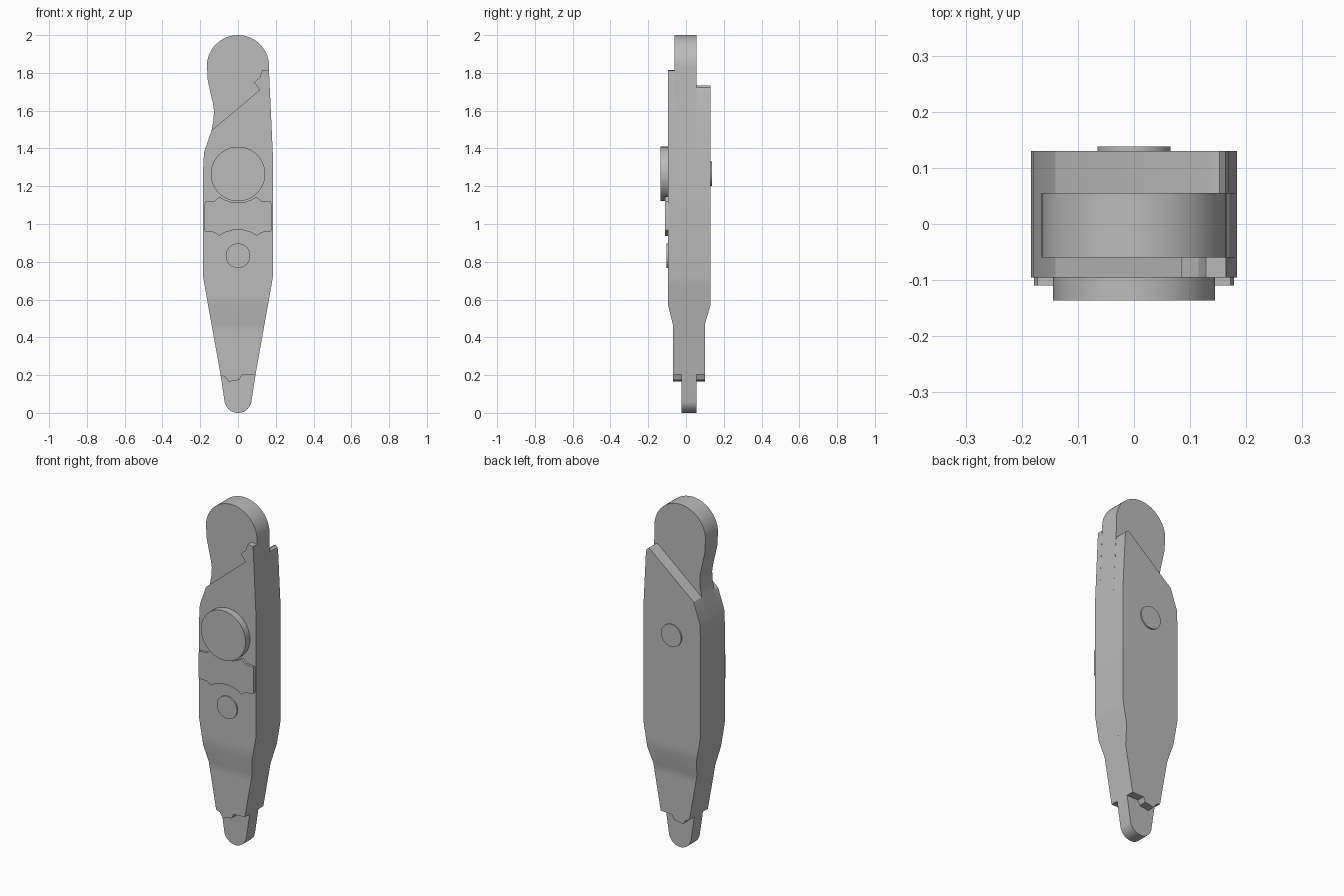
import bpy, bmesh
from math import sin, cos, pi, radians

cube = bpy.data.objects.get("Cube")
if cube:
    bpy.data.objects.remove(cube, do_unlink=True)

grey = bpy.data.materials.new("plain grey")
grey.use_nodes = True
colour = (0.5, 0.5, 0.5, 1)
grey.diffuse_color = colour
grey.node_tree.nodes["Principled BSDF"].inputs["Base Color"].default_value = colour

BEND_LOW, BEND_HIGH = 0.47, 0.57


def arc(cx, cz, r, start, end, n=24):
    return [(cx + r * cos(radians(start + (end - start) * i / n)),
             cz + r * sin(radians(start + (end - start) * i / n))) for i in range(n + 1)]


def plate(name, outline, front, back, bent=True):
    """Extrude an x-z outline; front and back are (y below bend, y above bend)."""
    bm = bmesh.new()
    face = bm.faces.new([bm.verts.new((x, 0, z)) for x, z in outline])
    new = bmesh.ops.extrude_face_region(bm, geom=[face])["geom"]
    for v in new:
        if isinstance(v, bmesh.types.BMVert):
            v.co.y = 1
    if bent:
        for z in (BEND_LOW - 0.05, BEND_LOW, BEND_HIGH, BEND_HIGH + 0.06):
            bmesh.ops.bisect_plane(bm, geom=bm.verts[:] + bm.edges[:] + bm.faces[:],
                                   plane_co=(0, 0, z), plane_no=(0, 0, 1))
    for v in bm.verts:
        t = min(1, max(0, (v.co.z - BEND_LOW) / (BEND_HIGH - BEND_LOW)))
        low, high = back if v.co.y > 0.5 else front
        v.co.y = low + (high - low) * t
    bmesh.ops.recalc_face_normals(bm, faces=bm.faces[:])
    mesh = bpy.data.meshes.new(name)
    bm.to_mesh(mesh)
    bm.free()
    mesh.materials.append(grey)
    ob = bpy.data.objects.new(name, mesh)
    bpy.context.collection.objects.link(ob)
    bpy.ops.object.select_all(action="DESELECT")
    ob.select_set(True)
    bpy.context.view_layer.objects.active = ob
    bpy.ops.object.shade_smooth_by_angle(angle=radians(30))
    return ob


def disc(name, z, r, y0, y1):
    plate(name, arc(0, z, r, 0, 352.5, 47), (y0, y0), (y1, y1), bent=False)


# Outline shared by the core and both cover plates
left_side = [(-0.14, 1.495), (-0.18, 1.38), (-0.184, 1.3), (-0.184, 0.72), (-0.178, 0.68)]
right_side = [(0.178, 0.68), (0.184, 0.72), (0.184, 1.38)]
bottom_notch = [(-0.092, 0.2), (-0.068, 0.19), (-0.05, 0.165), (0.008, 0.175),
                (0.02, 0.202), (0.093, 0.204)]

# Core with rounded head, waisted neck and narrow tip
neck = [(-0.16, 1.76), (-0.147, 1.7), (-0.133, 1.64), (-0.127, 1.6), (-0.13, 1.55)]
plate("core",
      arc(0, 1.835, 0.165, -8, 190) + neck + left_side + [(-0.092, 0.2)]
      + arc(0, 0.072, 0.072, 190, 350) + [(0.093, 0.204)] + right_side,
      (-0.025, -0.06), (0.055, 0.055))

# Front cover with notched upper corner
front_top = [(0.164, 1.812), (0.128, 1.815), (0.115, 1.775), (0.085, 1.75), (0.115, 1.71)]
plate("front_cover", front_top + left_side + bottom_notch + right_side,
      (-0.07, -0.095), (-0.025, -0.06))

# Back cover with rounded upper corner
back_top = [(0.168, 1.7), (0.163, 1.722), (0.152, 1.732), (0.138, 1.727)]
plate("back_cover", back_top + left_side + bottom_notch + right_side,
      (0.055, 0.055), (0.1, 0.13))

# Clip across the front, curved around the large disc
half = [(0.04, 1.117), (0.075, 1.13), (0.098, 1.145), (0.125, 1.12), (0.172, 1.118),
        (0.178, 1.105), (0.178, 0.968), (0.17, 0.958), (0.125, 0.956), (0.1, 0.937),
        (0.065, 0.957), (0.03, 0.967)]
plate("clip", half + [(-x, z) for x, z in reversed(half)],
      (-0.11, -0.11), (-0.09, -0.09), bent=False)

# Round buttons
disc("large_disc", 1.265, 0.144, -0.136, -0.09)
disc("front_button", 0.832, 0.065, -0.103, -0.09)
disc("back_button", 1.265, 0.065, 0.125, 0.138)
